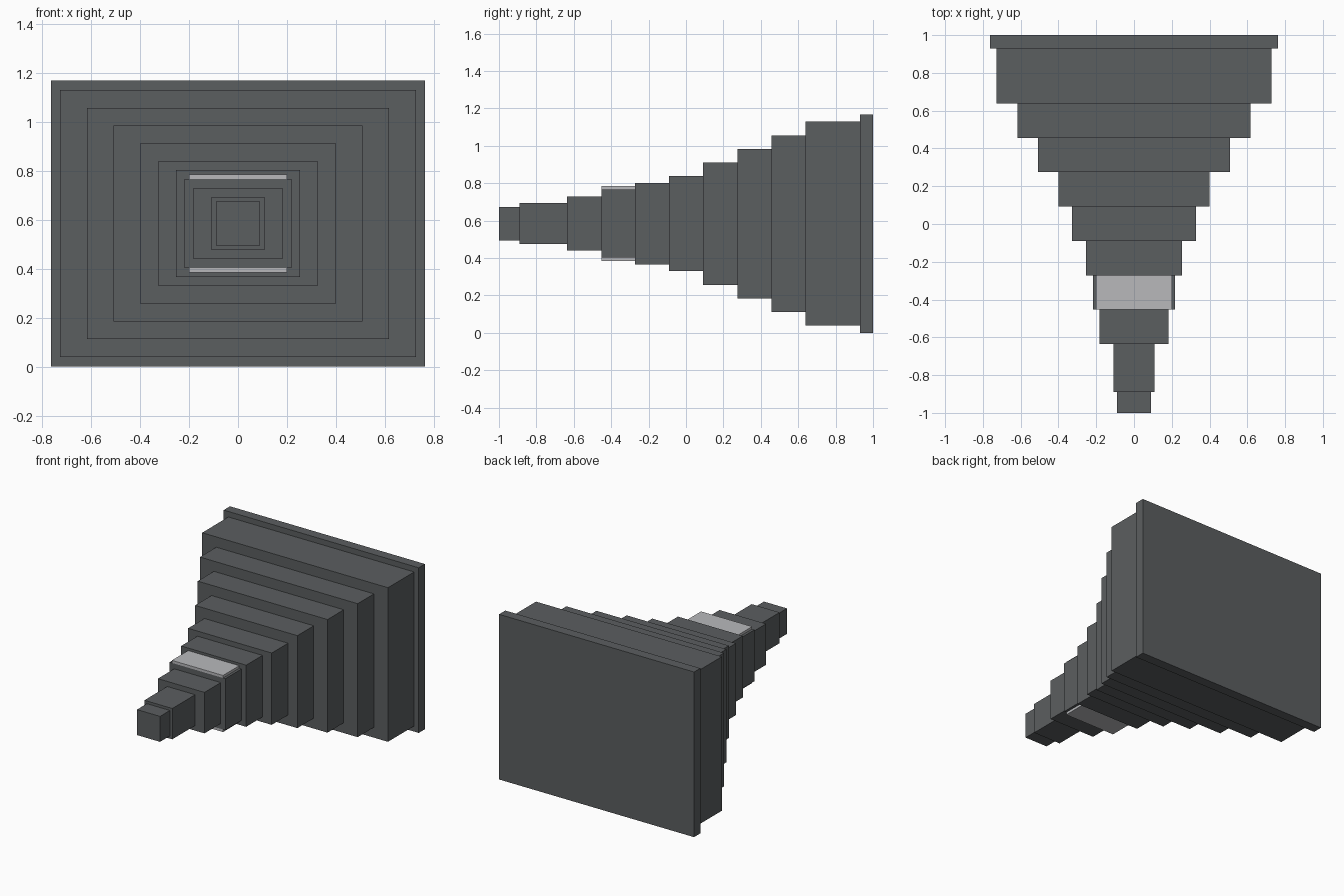
import bpy

old = bpy.data.objects.get("Cube")
if old:
    bpy.data.objects.remove(old, do_unlink=True)


def material(name, rgb):
    mat = bpy.data.materials.new(name)
    mat.use_nodes = True
    mat.diffuse_color = (*rgb, 1)
    mat.node_tree.nodes["Principled BSDF"].inputs["Base Color"].default_value = (*rgb, 1)
    return mat


def box(name, low, high, mat):
    bpy.ops.mesh.primitive_cube_add(size=1, location=[(a + b) / 2 for a, b in zip(low, high)])
    obj = bpy.context.object
    obj.name = name
    obj.scale = [b - a for a, b in zip(low, high)]
    bpy.ops.object.transform_apply(location=False, rotation=False, scale=True)
    obj.data.materials.append(mat)
    return obj


dark_grey = material("dark_grey", (0.105, 0.112, 0.117))
light_grey = material("light_grey", (0.48, 0.485, 0.50))
axis_z = 0.584

# Stepped horn: front y, half width and half height of each block
steps = [
    (-1.0, 0.09, 0.09),
    (-0.89, 0.109, 0.109),
    (-0.635, 0.182, 0.145),
    (-0.453, 0.218, 0.182),
    (-0.272, 0.254, 0.218),
    (-0.09, 0.327, 0.254),
    (0.092, 0.4, 0.327),
    (0.275, 0.508, 0.4),
    (0.456, 0.617, 0.472),
    (0.638, 0.727, 0.545),
    (0.93, 0.763, 0.584),
]
ends = [s[0] for s in steps[1:]] + [1.0]
for i, ((y, w, h), end) in enumerate(zip(steps, ends)):
    name = "mouthpiece" if i == 0 else "rim" if end == 1 else f"horn_step_{i}"
    box(name, (-w, y, axis_z - h), (w, end, axis_z + h), dark_grey)

# Pale plates above and below the fourth step
y, w, h = steps[3]
for name, side in (("upper_plate", 1), ("lower_plate", -1)):
    z = sorted((axis_z + side * h, axis_z + side * (h + 0.018)))
    box(name, (-0.2, y, z[0]), (0.2, ends[3], z[1]), light_grey)
